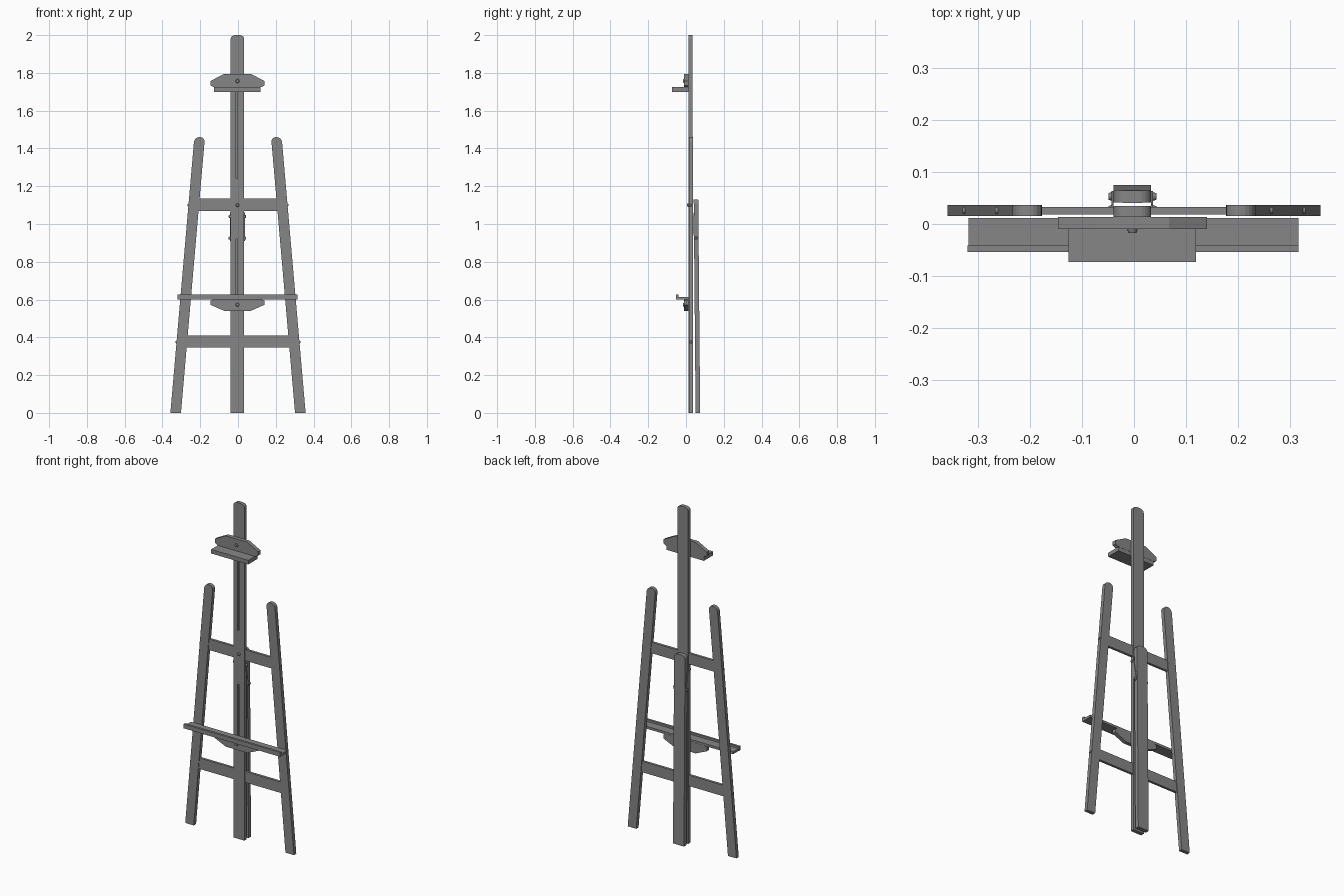
import bpy, bmesh, math
from mathutils import Matrix, Vector

if "Cube" in bpy.data.objects:
    bpy.data.objects.remove(bpy.data.objects["Cube"], do_unlink=True)

grey = bpy.data.materials.new("wood_grey")
grey.use_nodes = True
grey.diffuse_color = (0.24, 0.24, 0.24, 1)
grey.node_tree.nodes["Principled BSDF"].inputs["Base Color"].default_value = grey.diffuse_color


def finish(name, bm):
    bmesh.ops.recalc_face_normals(bm, faces=bm.faces[:])
    mesh = bpy.data.meshes.new(name)
    bm.to_mesh(mesh)
    bm.free()
    mesh.materials.append(grey)
    ob = bpy.data.objects.new(name, mesh)
    bpy.context.collection.objects.link(ob)
    return ob


def prism(name, outline, y0, y1, lean=0.0):
    """Extrude an x-z outline from y0 to y1; lean shifts y per unit of height."""
    bm = bmesh.new()
    base = [bm.verts.new((x, y0, z)) for x, z in outline]
    face = bm.faces.new(base)
    new = bmesh.ops.extrude_face_region(bm, geom=[face])["geom"]
    for v in new:
        if isinstance(v, bmesh.types.BMVert):
            v.co.y = y1
    for v in bm.verts:
        v.co.y += lean * v.co.z
    return finish(name, bm)


def box(name, x0, x1, y0, y1, z0, z1):
    return prism(name, [(x0, z0), (x1, z0), (x1, z1), (x0, z1)], y0, y1)


def post_outline(bottom, top, half, height, radius, rise):
    """Straight board with a rounded top whose centre runs from bottom to top."""
    pts = [(-half, 0), (half, 0)]
    for side, order in ((1, range(6)), (-1, range(5, -1, -1))):
        for i in order:
            a = i / 5 * math.pi / 2
            pts.append((side * (half - radius + radius * math.cos(a)),
                        height - rise + rise * math.sin(a)))
    return [(x + bottom + (top - bottom) * z / height, z) for x, z in pts]


def bolt(name, centre, axis, radius, depth):
    bm = bmesh.new()
    turn = Vector((0, 0, 1)).rotation_difference(Vector(axis)).to_matrix().to_4x4()
    bmesh.ops.create_cone(bm, cap_ends=True, segments=16, radius1=radius,
                          radius2=radius * 0.7, depth=depth,
                          matrix=Matrix.Translation(centre) @ turn)
    ob = finish(name, bm)
    for p in ob.data.polygons:
        p.use_smooth = len(p.vertices) == 4
    ob.data.set_sharp_from_angle(angle=math.radians(35))
    return ob


MID = -0.003

# Central mast with two shallow grooves in the front
mast = prism("mast", post_outline(MID, MID, 0.036, 2.0, 0.026, 0.02), 0.013, 0.035)
for z0, z1 in ((0.56, 0.92), (1.24, 1.74)):
    cutter = box("groove_cutter", MID - 0.008, MID, 0.0, 0.025, z0, z1)
    cutter.hide_render = True
    mod = mast.modifiers.new("groove", "BOOLEAN")
    mod.operation, mod.solver, mod.object = "DIFFERENCE", "EXACT", cutter
    bpy.context.view_layer.objects.active = mast
    bpy.ops.object.modifier_apply(modifier=mod.name)
    bpy.data.objects.remove(cutter, do_unlink=True)

# Splayed side legs and their bolts
for side, label in ((1, "left"), (-1, "right")):
    prism(label + "_leg", post_outline(side * 0.33, side * 0.203, 0.028, 1.46, 0.026, 0.026),
          0.015, 0.037)
    for z in (0.375, 1.10):
        x = side * (0.33 - 0.127 * z / 1.46 + 0.029)
        bolt(label + "_leg_bolt", (x, 0.026, z), (side, 0, 0), 0.008, 0.007)

# Crossbars between the legs
for name, half, z0, z1 in (("upper_crossbar", 0.22, 1.07, 1.135),
                           ("lower_crossbar", 0.28, 0.345, 0.41)):
    box(name, -half, half, 0.018, 0.033, z0, z1)
bolt("mast_bolt", (MID, 0.010, 1.10), (0, -1, 0), 0.01, 0.01)

# Leaning rear leg
prism("rear_leg", post_outline(MID, MID, 0.036, 1.13, 0.026, 0.022),
      0.051, 0.075, lean=-0.009)

# Hinge links joining the mast to the rear leg
for side, label in ((1, "left"), (-1, "right")):
    bm = bmesh.new()
    place = (Matrix.Translation((MID + side * 0.038, 0.042, 0.985))
             @ Matrix.Rotation(math.radians(10), 4, "X")
             @ Matrix.Diagonal((0.004, 0.018, 0.15, 1)))
    bmesh.ops.create_cube(bm, size=1, matrix=place)
    finish(label + "_hinge_link", bm)
    for y, z in ((0.028, 1.04), (0.053, 0.925)):
        bolt(label + "_hinge_bolt", (MID + side * 0.042, y, z), (side, 0, 0), 0.009, 0.008)


# Shaped brackets, one pointing up and one pointing down
def bracket(name, flat_z, shoulder_z, peak_z):
    half = [(0.125, flat_z), (0.143, flat_z + (shoulder_z - flat_z) * 0.3),
            (0.143, shoulder_z), (0.07, peak_z), (0.045, peak_z)]
    outline = half + [(-x, z) for x, z in reversed(half)]
    return prism(name, [(x + MID, z) for x, z in outline], -0.01, 0.013)


bracket("top_holder_bracket", 1.724, 1.757, 1.795)
box("top_holder_plate", -0.126, 0.119, -0.073, 0.012, 1.70, 1.724)
bolt("top_holder_knob", (MID, -0.012, 1.757), (0, -1, 0), 0.011, 0.01)

bracket("ledge_bracket", 0.603, 0.572, 0.54)
bolt("ledge_knob", (MID, -0.012, 0.573), (0, -1, 0), 0.011, 0.01)

# Canvas ledge with a raised front lip
box("canvas_ledge", -0.318, 0.316, -0.042, 0.012, 0.60, 0.614)
box("ledge_lip", -0.320, 0.316, -0.054, -0.041, 0.60, 0.626)
